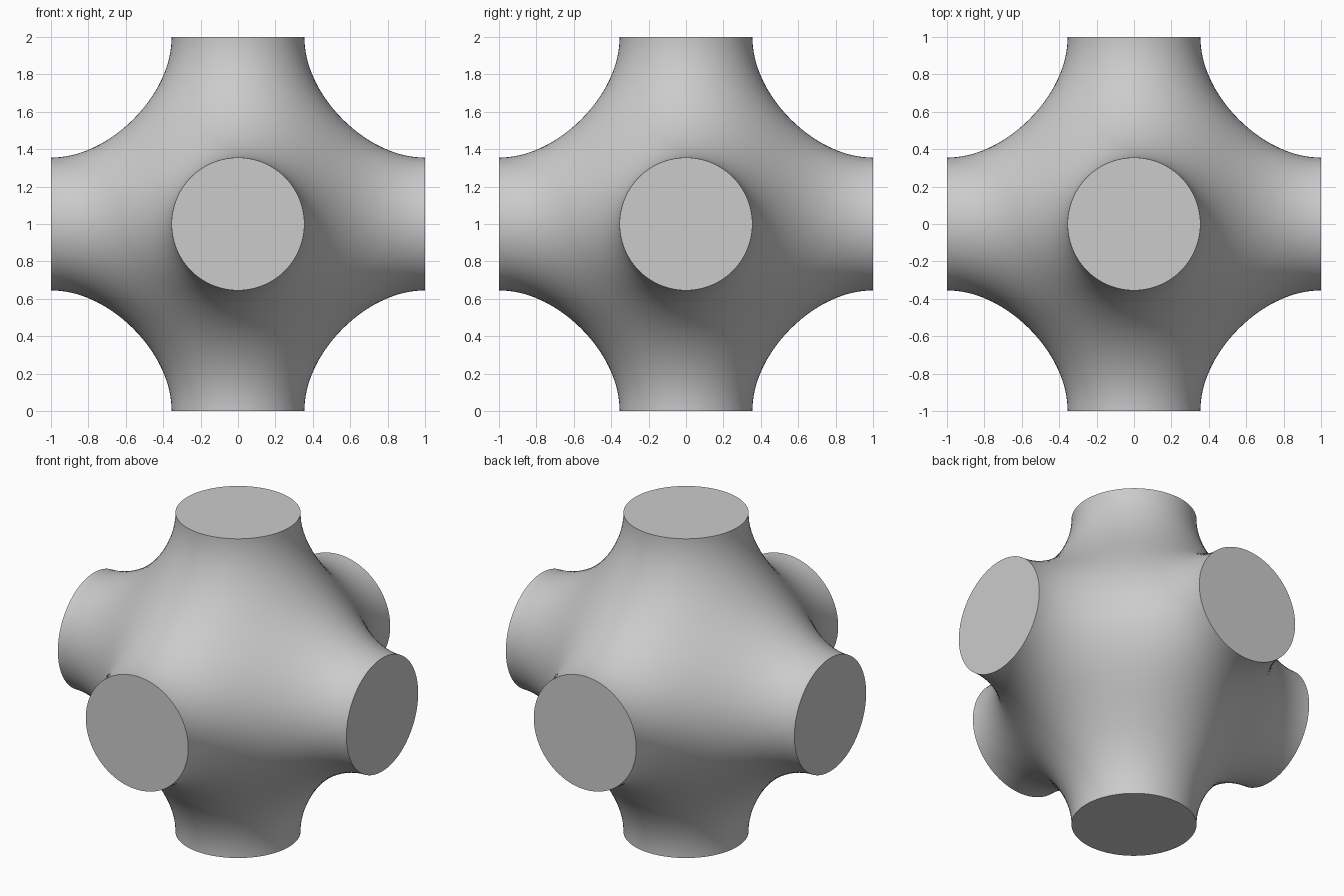
import bpy
import bmesh
from math import cos, sin, pi, radians
from mathutils import Vector

cube = bpy.data.objects.get("Cube")
if cube:
    bpy.data.objects.remove(cube, do_unlink=True)

RIM = 0.355        # radius of the six round openings
ANGLES, RINGS = 96, 20
LEVEL = 0.594


def field(p):
    """Periodic level-set field: inside the body it is above LEVEL."""
    a, b, c = (cos(pi * v) for v in p)
    return a + b + c + 0.046 * (a * b + b * c + c * a) - 0.455 * a * b * c


def project(direction):
    """Slide a point along its ray from the centre onto the surface."""
    low, high = 0.0, 1.0
    for _ in range(28):
        mid = (low + high) / 2
        if field(direction * mid) > LEVEL:
            low = mid
        else:
            high = mid
    return direction * low


def make_arm(bm, axis, sign):
    """One neck: rings from the round cap out to the square seam."""
    def place(u, v):
        p = Vector((0, 0, 0))
        p[axis], p[(axis + 1) % 3], p[(axis + 2) % 3] = sign, u, v
        return p

    rings = []
    for r in range(RINGS + 1):
        t = (r / RINGS) ** 1.5
        ring = []
        for s in range(ANGLES):
            c, d = cos(2 * pi * s / ANGLES), sin(2 * pi * s / ANGLES)
            radius = RIM + (1 / max(abs(c), abs(d)) - RIM) * t
            point = place(c * radius, d * radius)
            ring.append(bm.verts.new(project(point) if r else point))
        rings.append(ring)
    bm.faces.new(rings[0])                      # flat cap
    for inner, outer in zip(rings, rings[1:]):  # curved wall
        for s in range(ANGLES):
            n = (s + 1) % ANGLES
            bm.faces.new((inner[s], inner[n], outer[n], outer[s]))


# Junction body: six arms welded along their seams
bm = bmesh.new()
for axis in range(3):
    for sign in (-1, 1):
        make_arm(bm, axis, sign)
bmesh.ops.remove_doubles(bm, verts=bm.verts, dist=0.0005)
bmesh.ops.recalc_face_normals(bm, faces=bm.faces)
bmesh.ops.translate(bm, verts=bm.verts, vec=(0, 0, 1))

mesh = bpy.data.meshes.new("six_way_junction")
bm.to_mesh(mesh)
bm.free()
body = bpy.data.objects.new("six_way_junction", mesh)
bpy.context.collection.objects.link(body)

# Plain grey material
grey = bpy.data.materials.new("light_grey")
grey.use_nodes = True
colour = (0.6, 0.6, 0.6, 1)
grey.diffuse_color = colour
grey.node_tree.nodes["Principled BSDF"].inputs["Base Color"].default_value = colour
mesh.materials.append(grey)

# Smooth walls, sharp cap rims
bpy.ops.object.select_all(action="DESELECT")
body.select_set(True)
bpy.context.view_layer.objects.active = body
bpy.ops.object.shade_smooth_by_angle(angle=radians(40))
